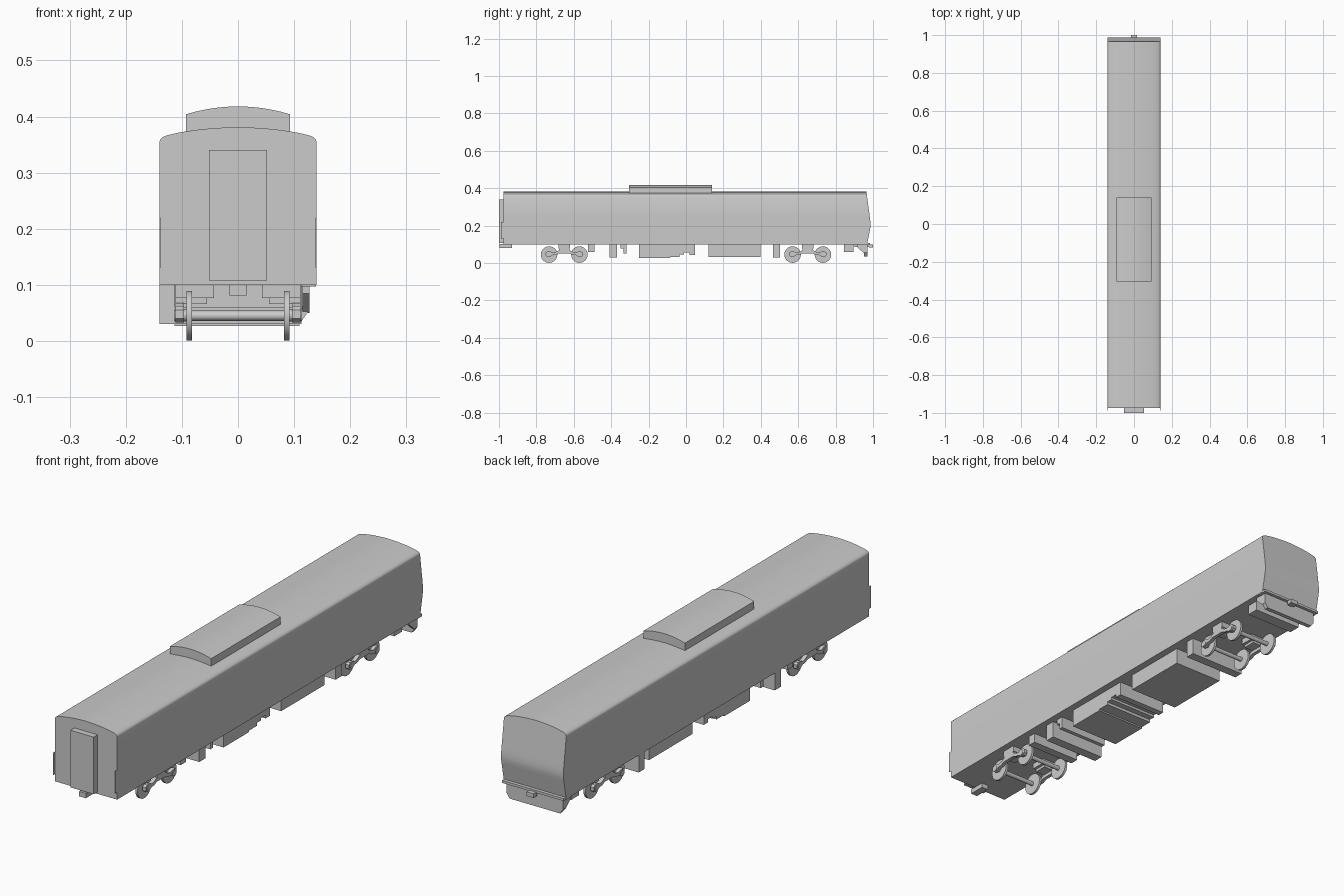
import bpy, bmesh, math

if "Cube" in bpy.data.objects:
    bpy.data.objects.remove(bpy.data.objects["Cube"])


def finish(name, bm, angle=30):
    bmesh.ops.recalc_face_normals(bm, faces=bm.faces)
    me = bpy.data.meshes.new(name)
    bm.to_mesh(me)
    bm.free()
    ob = bpy.data.objects.new(name, me)
    bpy.context.collection.objects.link(ob)
    bpy.ops.object.select_all(action='DESELECT')
    ob.select_set(True)
    bpy.context.view_layer.objects.active = ob
    bpy.ops.object.shade_smooth_by_angle(angle=math.radians(angle))
    return ob


def prism(name, pts, axis, a, b):
    """Profile (x,z) swept along y, or profile (y,z) swept along x."""
    bm = bmesh.new()
    put = (lambda p, t: (p[0], t, p[1])) if axis == 'y' else (lambda p, t: (t, p[0], p[1]))
    A = [bm.verts.new(put(p, a)) for p in pts]
    B = [bm.verts.new(put(p, b)) for p in pts]
    bm.faces.new(A)
    bm.faces.new(B)
    n = len(pts)
    for i in range(n):
        bm.faces.new((A[i], A[(i + 1) % n], B[(i + 1) % n], B[i]))
    return finish(name, bm)


def box(name, x0, x1, y0, y1, z0, z1):
    return prism(name, [(y0, z0), (y1, z0), (y1, z1), (y0, z1)], 'x', x0, x1)


def rod(name, x0, x1, y, z, r, n=32):
    pts = [(y + r * math.cos(2 * math.pi * i / n), z + r * math.sin(2 * math.pi * i / n))
           for i in range(n)]
    return prism(name, pts, 'x', x0, x1)


# Car body: rows of (half width, height, nose y), bridged left to right
rows = [(.14, .10, .968), (.14, .175, .983), (.14, .19, .9858), (.14, .205, .9868),
        (.14, .225, .9855), (.14, .245, .983), (.14, .355, .968), (.1385, .359, .9675),
        (.134, .3635, .967), (.125, .367, .9665), (.105, .3715, .966), (.08, .3755, .9655),
        (.05, .3787, .965), (.025, .3803, .965), (.008, .381, .965)]
bm = bmesh.new()
grid = [[bm.verts.new(c) for c in ((-w, -.975, z), (w, -.975, z), (w, y, z), (-w, y, z))]
        for w, z, y in rows]
for lo, hi in zip(grid, grid[1:]):
    for k in range(4):
        bm.faces.new((lo[k], lo[(k + 1) % 4], hi[(k + 1) % 4], hi[k]))
bm.faces.new(grid[0])
bm.faces.new(grid[-1])
finish("car_body", bm)

# Roof unit with arched lid
arch = [(.093 * t / 6, .418 - .014 * (t / 6) ** 2) for t in range(6, -7, -1)]
prism("roof_unit", [(-.093, .368), (.093, .368)] + arch, 'y', -.305, .14)

# Front end: gangway, coupler and thin corner plates
box("gangway", -.052, .052, -1, -.974, .108, .34)
box("front_coupler", -.015, .015, -.998, -.93, .081, .101)
for s in (-1, 1):
    box("corner_plate", s * .1385, s * .14, -.988, -.974, .13, .22)

# Rear end: lip, coupler, obstacle deflector
box("rear_lip", -.139, .139, .94, .983, .097, .107)
box("rear_coupler_shank", -.008, .008, .9, .99, .085, .098)
box("rear_coupler_head", -.016, .016, .978, 1, .083, .1)
prism("deflector_front", [(-.127, .098), (-.127, .055), (-.113, .035), (.113, .035),
                          (.127, .055), (.127, .098)], 'y', .952, .97)
for s in (-1, 1):
    prism("deflector_wing", [(.915, .085), (.955, .05), (.955, .098), (.915, .098)],
          'x', s * .127, s * .115)
box("rear_equipment", -.11, .11, .845, .895, .06, .101)

# Underfloor equipment
L, R = -.113, .11
box("small_box", L, R, -.525, -.49, .06, .101)
box("tall_box_front", -.14, .113, -.41, -.37, .03, .101)
prism("bracket_box", [(-.35, .101), (-.35, .078), (-.335, .078), (-.335, .052),
                      (-.318, .052), (-.318, .101)], 'x', L, R)
prism("engine_box", [(-.25, .101), (-.25, .027), (-.085, .027), (-.085, .033), (-.035, .033),
                     (-.035, .045), (-.01, .045), (-.01, .055), (.02, .055), (.02, .042),
                     (.047, .042), (.047, .101)], 'x', L, R)
box("battery_box", L, R, .12, .398, .033, .101)
box("tall_box_rear", -.14, .113, .465, .503, .03, .101)

# Bogies: wheels, axles, swan-neck side frames and spring blocks
half = [(0, .068), (.03, .068), (.045, .059), (.06, .056), (.075, .062), (.09, .062),
        (.099, .055), (.099, .04), (.09, .033), (.075, .034), (.06, .043), (.045, .044),
        (.03, .052), (0, .052)]
for c in (-.651, .651):
    for d in (-.081, .081):
        rod("axle", -.1, .1, c + d, .045, .009, 16)
        for s in (-1, 1):
            rod("wheel", s * .082, s * .092, c + d, .045, .044, 40)
            rod("wheel_flange_hub", s * .09, s * .113, c + d, .046, .011, 16)
    frame = [(c + y, z) for y, z in half] + [(c - y, z) for y, z in half[-2:0:-1]]
    for s in (-1, 1):
        prism("bogie_side_frame", frame, 'x', s * .096, s * .111)
        box("spring_block", s * .055, s * .111, c - .027, c + .027, .066, .08)
        box("bolster_block", s * .043, s * .111, c - .03, c + .03, .077, .101)
